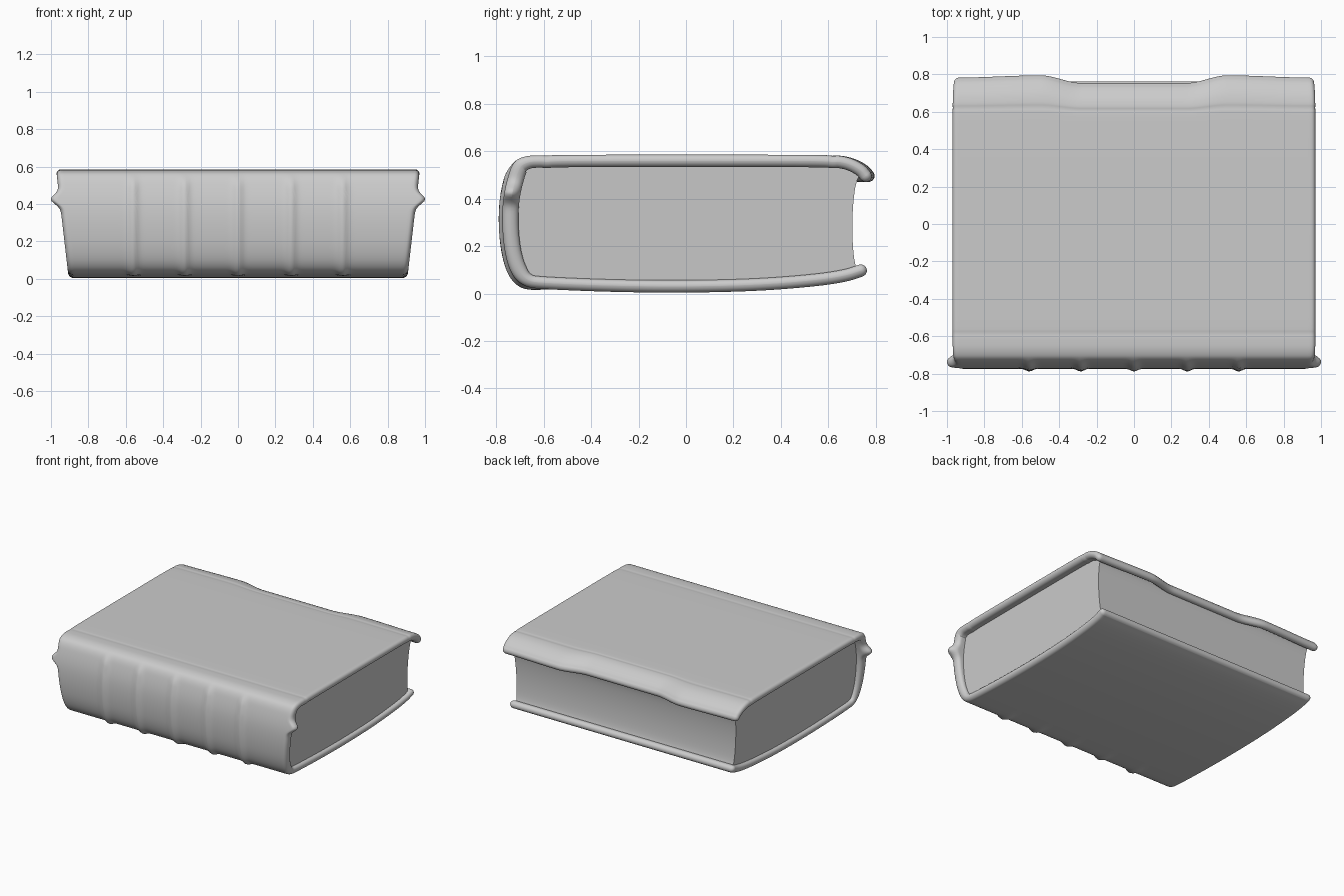
import bpy, bmesh
from math import sin, cos, pi, exp
from mathutils import Vector

if "Cube" in bpy.data.objects:
    bpy.data.objects.remove(bpy.data.objects["Cube"])

BANDS = (-0.56, -0.285, 0.0, 0.285, 0.56)


def smooth(a, b, v):
    s = min(max((v - a) / (b - a), 0), 1)
    return s * s * (3 - 2 * s)


def chaikin(pts, rounds):
    # corner cutting that keeps both end points
    pts = [Vector(p) for p in pts]
    for _ in range(rounds):
        new = [pts[0]]
        for a, b in zip(pts, pts[1:]):
            new += [a.lerp(b, 0.25), a.lerp(b, 0.75)]
        pts = new + [pts[-1]]
    return pts


def half_width(y, z):
    # book widens upward, with a headcap flare at the spine ends
    flare = 0.048 * exp(-((z - 0.425) / 0.035) ** 2) * smooth(-0.66, -0.74, y)
    return 0.905 + 0.067 * z / 0.58 + flare


def make_object(name, bm, angle):
    bmesh.ops.recalc_face_normals(bm, faces=bm.faces)
    me = bpy.data.meshes.new(name)
    bm.to_mesh(me)
    bm.free()
    ob = bpy.data.objects.new(name, me)
    bpy.context.collection.objects.link(ob)
    bpy.context.view_layer.objects.active = ob
    ob.select_set(True)
    bpy.ops.object.shade_smooth_by_angle(angle=angle)
    ob.select_set(False)


# Cover: outer (y, z) profile from the top fore-edge round the spine to the bottom
outer = chaikin([
    (0.778, 0.512), (0.755, 0.54), (0.70, 0.57), (0.645, 0.582), (0.62, 0.579),
    (0.595, 0.584), (0.3, 0.585), (-0.3, 0.585), (-0.56, 0.584), (-0.585, 0.580),
    (-0.61, 0.583), (-0.68, 0.58), (-0.73, 0.555), (-0.76, 0.46), (-0.774, 0.37),
    (-0.774, 0.26), (-0.76, 0.15), (-0.73, 0.07), (-0.68, 0.028), (-0.6, 0.018),
    (-0.3, 0.006), (0, 0.003), (0.3, 0.010), (0.55, 0.030), (0.68, 0.05),
    (0.745, 0.072)], 3)

normals = []
for i in range(len(outer)):
    d = (outer[min(i + 1, len(outer) - 1)] - outer[max(i - 1, 0)]).normalized()
    normals.append(Vector((d.y, -d.x)))     # points out of the book


def thickness(p):
    return 0.026 + 0.008 * smooth(-0.64, -0.75, p.x)


def section(scale):
    # closed loop round the board, with rounded tips; scale thins it at the ends
    mids = [p - n * thickness(p) for p, n in zip(outer, normals)]
    rs = [thickness(p) * scale for p in outer]

    def tip(k, sign):
        t = Vector((-normals[k].y, normals[k].x)) * sign
        return [mids[k] + rs[k] * (normals[k] * cos(a) + t * sin(a))
                for a in (pi * j / 6 for j in range(1, 6))]
    top = [(m + n * r, 1) for m, n, r in zip(mids, normals, rs)]
    low = [(m - n * r, 0) for m, n, r in zip(mids, normals, rs)]
    return (top + [(p, 0) for p in tip(-1, 1)] + low[::-1]
            + [(p, 0) for p in reversed(tip(0, -1))])


EDGE = 0.026
stations = [(-1, -sin(a), cos(a)) for a in (pi / 2 * (1 - j / 5) for j in range(5))]
stations += [(-1 + 2 * j / 130, 0, 1) for j in range(131)]
stations += [(1, sin(a), cos(a)) for a in (pi / 2 * (j + 1) / 5 for j in range(5))]

bm = bmesh.new()
rings = []
for u, bulge, scale in stations:
    ring = []
    for p, is_outer in section(max(scale, 0.02)):
        y, z = p
        x = u * (half_width(y, z) - EDGE) + EDGE * bulge
        # wavy fore-edge of the top board
        ax = abs(x)
        wave = -0.03 + 0.041 * smooth(0.28, 0.5, ax) - 0.012 * smooth(0.5, 0.95, ax)
        wave *= smooth(0.5, 0.78, y) * smooth(0.3, 0.45, z)
        # raised bands across the spine
        if is_outer:
            k = smooth(-0.55, -0.7, y) * (1 - smooth(0.48, 0.57, z))
            bump = 0.015 * k * sum(exp(-((x - b) / 0.024) ** 2) for b in BANDS)
            out = Vector((y + 0.4, z - 0.3)).normalized()
            y += out.x * bump
            z += out.y * bump
        ring.append(bm.verts.new((x, y + wave, z)))
    rings.append(ring)
for a, b in zip(rings, rings[1:]):
    for i in range(len(a)):
        j = (i + 1) % len(a)
        bm.faces.new((a[i], a[j], b[j], b[i]))
# close the thin seams at both ends, pairing outer with inner samples
N = len(outer)
for r in (rings[0], rings[-1]):
    for i in range(N - 1):
        bm.faces.new((r[i], r[i + 1], r[2 * N + 3 - i], r[2 * N + 4 - i]))
    bm.faces.new(r[N - 1:N + 6])
    bm.faces.new(r[2 * N + 4:] + [r[0]])
make_object("cover", bm, 1.2)

# Page block: concave fore-edge, remaining outline buried in the cover
fore = chaikin([(0.74, 0.51), (0.715, 0.47), (0.702, 0.36), (0.70, 0.24),
                (0.71, 0.12), (0.735, 0.08)], 2)
rest = [(0.68, 0.07), (0.5, 0.05), (0, 0.03), (-0.6, 0.045), (-0.70, 0.11),
        (-0.735, 0.25), (-0.735, 0.38), (-0.70, 0.52), (-0.64, 0.555),
        (0.6, 0.556), (0.70, 0.54)]
loop = [tuple(p) for p in fore] + rest
bm = bmesh.new()
sides = [[bm.verts.new((s * (0.882 + 0.05 * z), y, z)) for y, z in loop] for s in (-1, 1)]
for s in sides:
    bm.faces.new(s)
for i in range(len(loop)):
    j = (i + 1) % len(loop)
    bm.faces.new((sides[0][i], sides[0][j], sides[1][j], sides[1][i]))
make_object("page_block", bm, 0.6)
